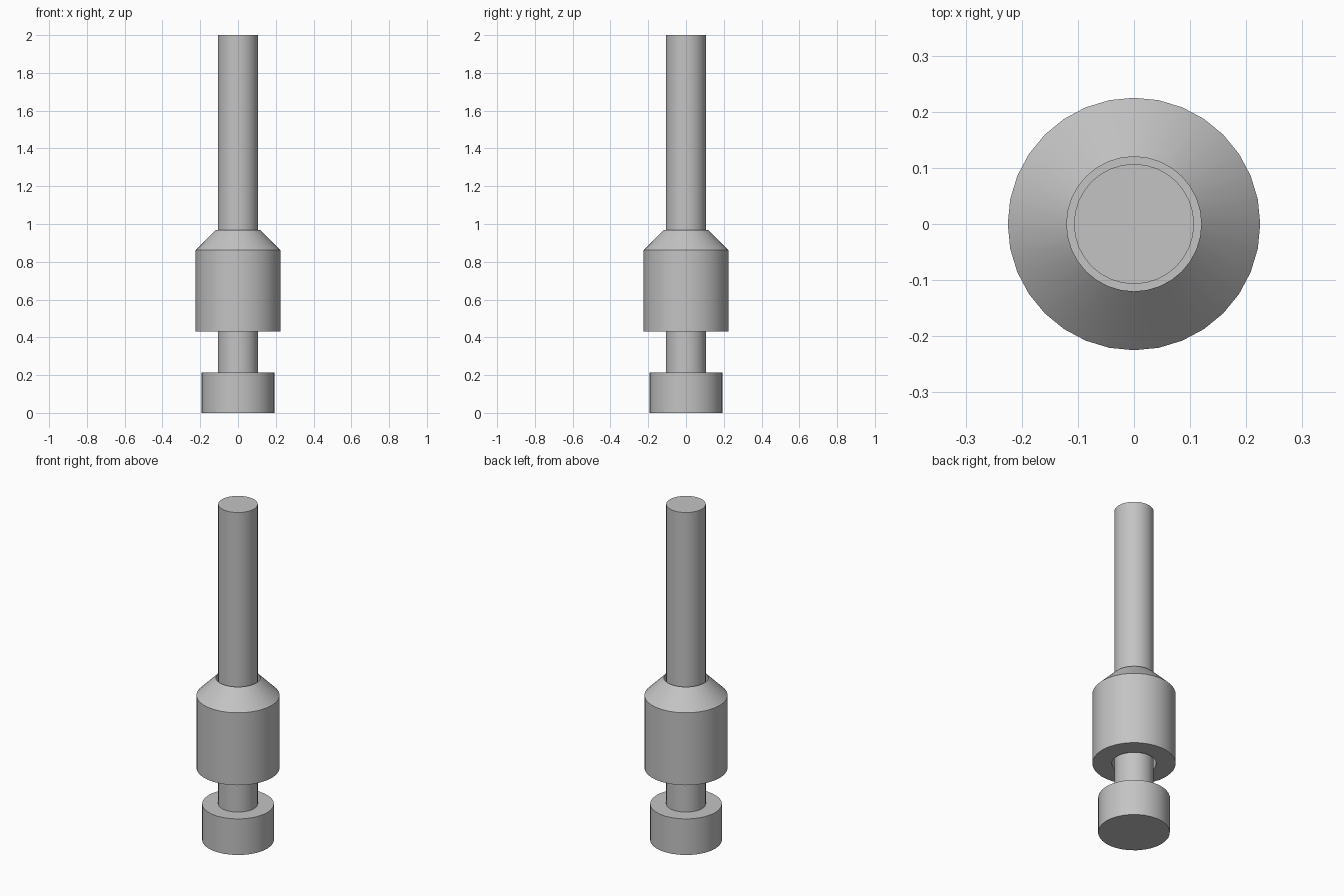
import bpy
import bmesh
import math

cube = bpy.data.objects.get("Cube")
if cube:
    bpy.data.objects.remove(cube, do_unlink=True)

# Single plain grey metal
metal = bpy.data.materials.new("grey_metal")
metal.use_nodes = True
grey = (0.55, 0.55, 0.55, 1.0)
metal.diffuse_color = grey
metal.node_tree.nodes["Principled BSDF"].inputs["Base Color"].default_value = grey

SIDES = 32


def turned_part(name, profile):
    """Spin a closed (radius, height) profile around the z axis."""
    bm = bmesh.new()
    verts = [bm.verts.new((r, 0, z)) for r, z in profile]
    edges = [bm.edges.new((a, b)) for a, b in zip(verts, verts[1:] + verts[:1])]
    bmesh.ops.spin(bm, geom=verts + edges, cent=(0, 0, 0), axis=(0, 0, 1),
                   angle=math.tau, steps=SIDES, use_duplicate=False)
    bmesh.ops.remove_doubles(bm, verts=bm.verts, dist=1e-4)
    bmesh.ops.recalc_face_normals(bm, faces=bm.faces)
    return finish(name, bm)


def cylinder(name, radius, bottom, top):
    bm = bmesh.new()
    bmesh.ops.create_cone(bm, cap_ends=True, segments=SIDES, radius1=radius,
                          radius2=radius, depth=top - bottom)
    bmesh.ops.translate(bm, verts=bm.verts, vec=(0, 0, (top + bottom) / 2))
    return finish(name, bm)


def finish(name, bm):
    mesh = bpy.data.meshes.new(name)
    bm.to_mesh(mesh)
    bm.free()
    mesh.materials.append(metal)
    obj = bpy.data.objects.new(name, mesh)
    bpy.context.collection.objects.link(obj)
    bpy.ops.object.select_all(action="DESELECT")
    obj.select_set(True)
    bpy.context.view_layer.objects.active = obj
    bpy.ops.object.shade_smooth_by_angle(angle=math.radians(30))
    return obj


# Wide foot and long shaft
cylinder("base_head", 0.194, 0, 0.215)
cylinder("shaft", 0.107, 0.215, 2)

# Loose sleeve with a through bore and chamfered shoulder
BORE = 0.12
turned_part("sliding_sleeve", [(BORE, 0.43), (0.225, 0.43), (0.225, 0.862), (BORE, 0.967)])
